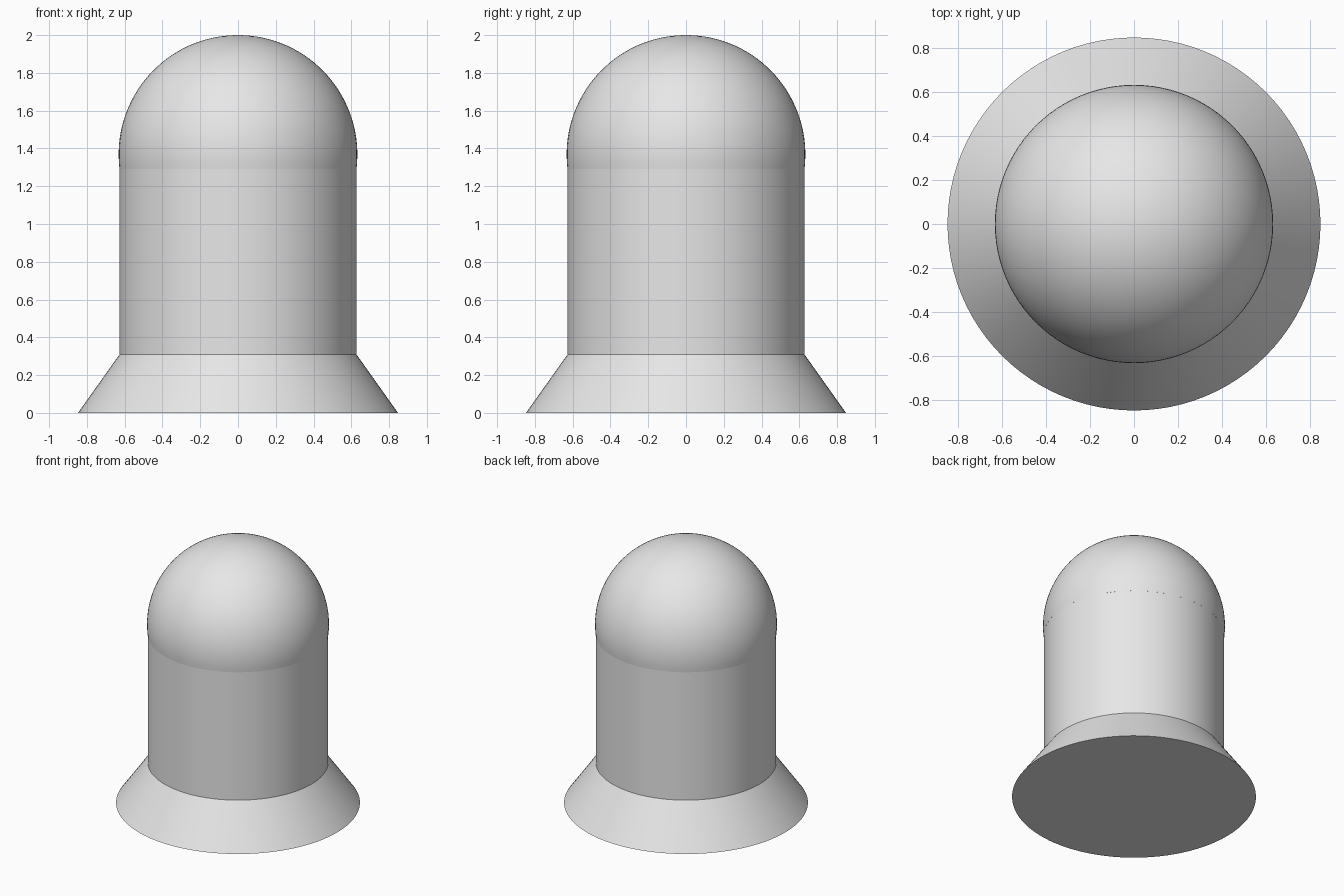
import bpy
import math

cube = bpy.data.objects.get("Cube")
if cube:
    bpy.data.objects.remove(cube, do_unlink=True)

SIDES = 96
BODY_R = 0.627
DOME_R = 0.632
DOME_Z = 2 - DOME_R
SHOULDER_Z = 0.31
SEAM_Z = 1.29

grey = bpy.data.materials.new("light_grey")
grey.use_nodes = True
grey.diffuse_color = (0.8, 0.8, 0.8, 1)
grey.node_tree.nodes["Principled BSDF"].inputs["Base Color"].default_value = (0.8, 0.8, 0.8, 1)


def lathe(name, profile):
    """Turn an (r, z) profile around z; a radius of zero makes a pole."""
    verts, rings, faces = [], [], []
    for r, z in profile:
        count = 1 if r == 0 else SIDES
        rings.append([len(verts) + i for i in range(count)])
        for i in range(count):
            a = math.tau * i / SIDES
            verts.append((r * math.cos(a), r * math.sin(a), z))
    for low, high in zip(rings, rings[1:]):
        for i in range(SIDES):
            j = (i + 1) % SIDES
            if len(low) == 1:
                faces.append((low[0], high[j], high[i]))
            elif len(high) == 1:
                faces.append((low[i], low[j], high[0]))
            else:
                faces.append((low[i], low[j], high[j], high[i]))
    mesh = bpy.data.meshes.new(name)
    mesh.from_pydata(verts, [], faces)
    mesh.materials.append(grey)
    obj = bpy.data.objects.new(name, mesh)
    bpy.context.collection.objects.link(obj)
    bpy.ops.object.select_all(action="DESELECT")
    obj.select_set(True)
    bpy.context.view_layer.objects.active = obj
    bpy.ops.object.shade_smooth_by_angle(angle=math.radians(30))
    return obj


# Flared foot with a flat underside, and the straight body above it
lathe("flared_base_and_body", [(0, 0), (0.847, 0), (BODY_R, SHOULDER_Z), (BODY_R, SEAM_Z)])

# Slightly wider dome, curving back in to meet the body at the seam
start = math.asin((SEAM_Z - DOME_Z) / DOME_R)
steps = 32
dome = []
for k in range(steps):
    a = start + (math.pi / 2 - start) * k / steps
    dome.append((DOME_R * math.cos(a), DOME_Z + DOME_R * math.sin(a)))
lathe("dome", dome + [(0, 2)])
